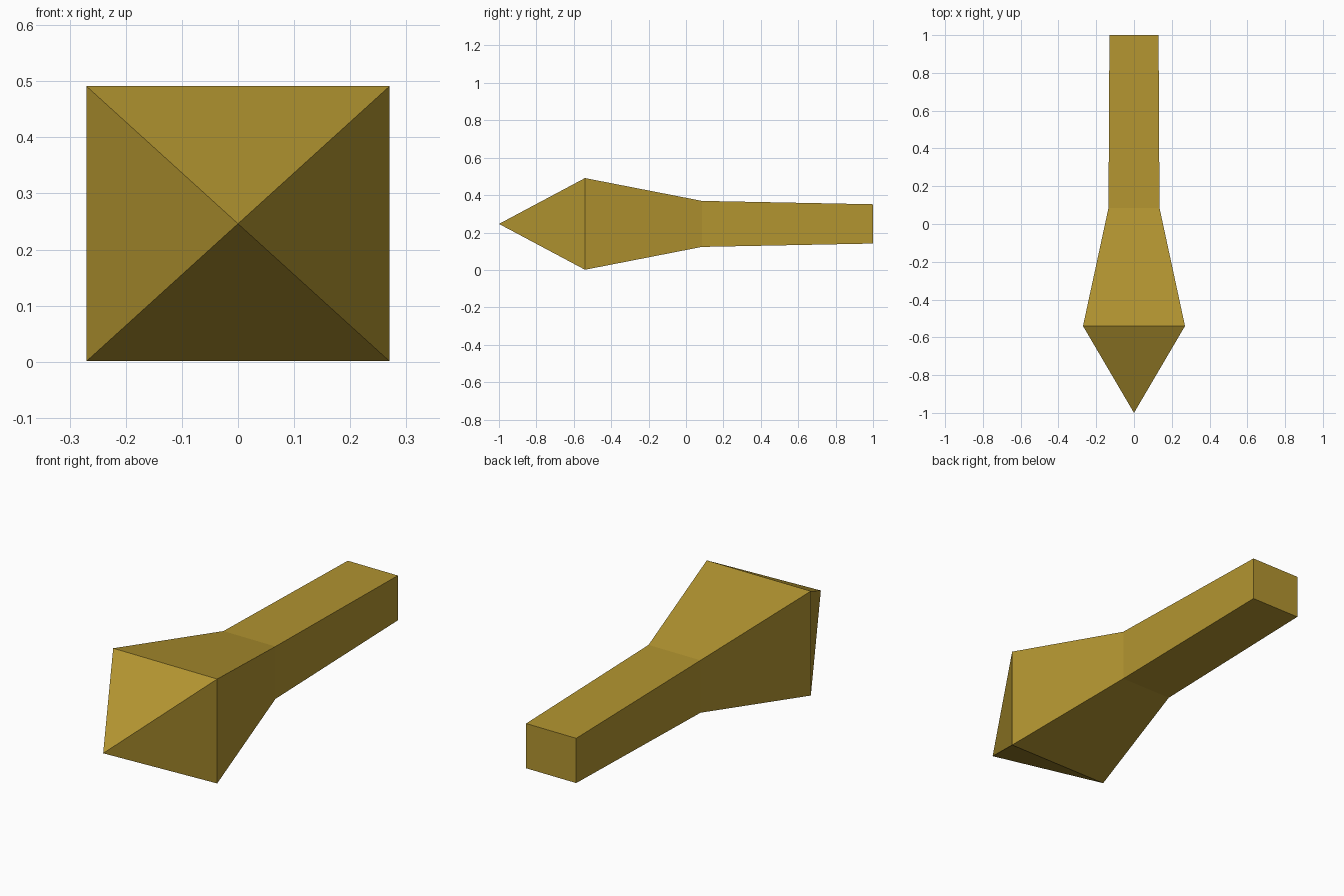
import bpy, bmesh

if "Cube" in bpy.data.objects:
    bpy.data.objects.remove(bpy.data.objects["Cube"])

brass = bpy.data.materials.new("dull_brass")
brass.diffuse_color = (0.45, 0.30, 0.03, 1)
brass.use_nodes = True
brass.node_tree.nodes["Principled BSDF"].inputs["Base Color"].default_value = brass.diffuse_color

MID_Z = 0.246
# rectangular sections along the length: y, half width, half height
SECTIONS = [(-0.54, 0.27, 0.245), (0.085, 0.135, 0.123), (1.0, 0.13, 0.105)]

bm = bmesh.new()

# section rings
rings = [[bm.verts.new((sx * w, y, MID_Z + sz * h))
          for sx, sz in ((-1, -1), (1, -1), (1, 1), (-1, 1))]
         for y, w, h in SECTIONS]

# pointed tip, flared head and shaft walls
tip = bm.verts.new((0, -1, MID_Z))
for i in range(4):
    j = (i + 1) % 4
    bm.faces.new((tip, rings[0][i], rings[0][j]))
    for a, b in zip(rings, rings[1:]):
        bm.faces.new((a[i], b[i], b[j], a[j]))

# flat back end
bm.faces.new(rings[-1])
bmesh.ops.recalc_face_normals(bm, faces=bm.faces)

mesh = bpy.data.meshes.new("pointed_spike")
bm.to_mesh(mesh)
bm.free()
mesh.materials.append(brass)
spike = bpy.data.objects.new("pointed_spike", mesh)
bpy.context.collection.objects.link(spike)
